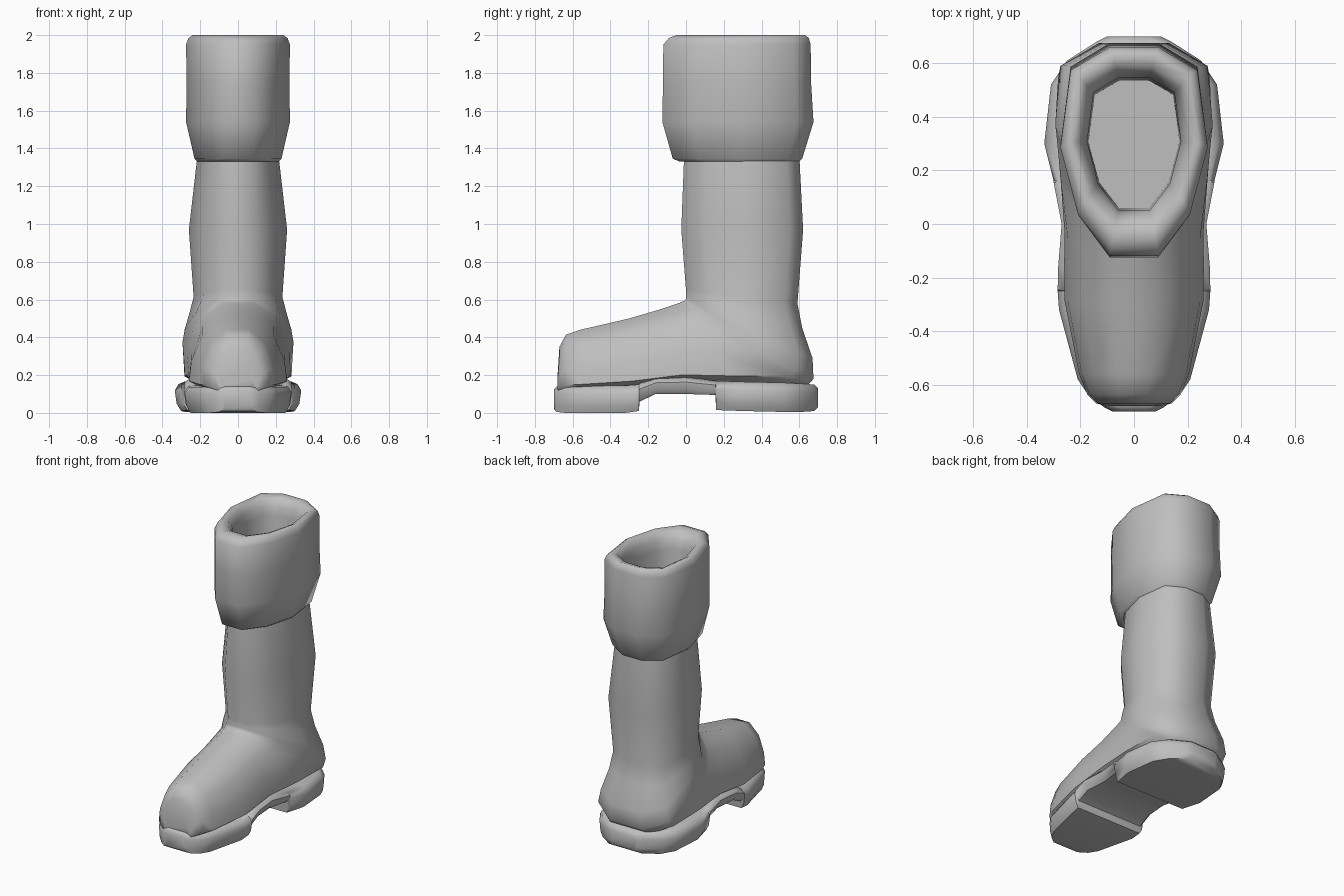
import bpy, bmesh, math

cube = bpy.data.objects.get("Cube")
if cube:
    bpy.data.objects.remove(cube, do_unlink=True)

grey = bpy.data.materials.new("plain grey")
grey.use_nodes = True
color = (0.52, 0.52, 0.52, 1)
grey.diffuse_color = color
grey.node_tree.nodes["Principled BSDF"].inputs["Base Color"].default_value = color

# Half cross-sections: (share of half width, share of the way front to back)
LEG = [(.33, 0), (.76, .2), (1, .52), (.86, .89), (.33, 1)]
FOOT = [(.3, 0), (.72, .22), (.95, .58), (1, .85), (.6, 1)]


def mirrored(half):
    return half + [(-x, y, z) for x, y, z in reversed(half)]


def section(front, back, width, leg=1.0):
    """Closed ring between a front and a back point, blending foot and leg shapes."""
    half = []
    for (fw, fs), (lw, ls) in zip(FOOT, LEG):
        w = fw + (lw - fw) * leg
        s = fs + (ls - fs) * leg
        half.append((w * width,
                     front[0] + (back[0] - front[0]) * s,
                     front[1] + (back[1] - front[1]) * s))
    return mirrored(half)


def level(z, front, back, width):
    return section((front, z), (back, z), width)


def loft(name, rings, cap_start, cap_end, angle):
    bm = bmesh.new()
    loops = [[bm.verts.new(p) for p in ring] for ring in rings]
    for a, b in zip(loops, loops[1:]):
        n = len(a)
        for i in range(n):
            j = (i + 1) % n
            bm.faces.new((a[i], a[j], b[j], b[i]))
    if cap_start:
        bm.faces.new(loops[0])
    if cap_end:
        bm.faces.new(loops[-1])
    bmesh.ops.recalc_face_normals(bm, faces=bm.faces)
    mesh = bpy.data.meshes.new(name)
    bm.to_mesh(mesh)
    bm.free()
    mesh.materials.append(grey)
    obj = bpy.data.objects.new(name, mesh)
    bpy.context.collection.objects.link(obj)
    bpy.ops.object.select_all(action='DESELECT')
    obj.select_set(True)
    bpy.context.view_layer.objects.active = obj
    bpy.ops.object.shade_smooth_by_angle(angle=math.radians(angle))
    return obj


# Foot and leg: sections fan round the ankle from toe to calf
upper = [
    section((-.68, .2), (-.68, .1), .1, 0),
    section((-.67, .35), (-.67, .1), .14, 0),
    section((-.635, .415), (-.635, .1), .175, 0),
    section((-.56, .44), (-.56, .1), .205, 0),
    section((-.3, .5), (-.28, .11), .26, 0),
    section((-.13, .55), (0, .14), .26, 0),
    section((-.04, .58), (.3, .13), .285, .1),
    section((-.005, .595), (.63, .13), .3, .4),
    section((0, .605), (.675, .18), .3, .6),
    section((0, .615), (.67, .29), .285, .8),
    section((0, .63), (.615, .45), .255),
    section((0, .65), (.59, .58), .235),
    level(.97, -.025, .62, .26),
    level(1.36, -.01, .6, .215),
]
loft("boot_upper", upper, True, False, 60)

# Folded cuff: outside, rolled rim, then the lining down to the insole
cuff = [
    level(1.345, 0, .59, .2),
    level(1.33, -.03, .6, .215),
    level(1.345, -.07, .615, .23),
    level(1.54, -.125, .675, .275),
    level(1.75, -.122, .662, .272),
    level(1.95, -.12, .66, .275),
    level(1.985, -.09, .65, .262),
    level(2.0, -.05, .63, .24),
    level(1.985, 0, .585, .21),
    level(1.94, .035, .56, .188),
    level(1.88, .05, .545, .175),
    level(.25, .06, .535, .17),
]
loft("cuff_and_lining", cuff, False, True, 60)


# Sole: stations along the foot as (y, half width, bottom, top)
def sole_section(y, w, low, high):
    t = high - low
    return mirrored([(w * .9, y, low), (w * .97, y, low + t * .25),
                     (w, y, high - t * .3), (w - .02, y, high - t * .08),
                     (w - .05, y, high)])


stations = [
    (-.7, .08, .02, .125), (-.685, .11, .005, .14), (-.64, .17, 0, .145),
    (-.58, .21, 0, .145), (-.32, .28, 0, .145), (-.25, .285, .01, .15),
    (-.245, .285, .06, .155), (-.16, .283, .1, .185), (0, .27, .1, .19),
    (.155, .3, .095, .17), (.16, .3, .015, .17), (.3, .335, .01, .165),
    (.52, .31, .005, .16), (.61, .25, .005, .155), (.68, .14, .01, .15),
    (.7, .1, .03, .13),
]
loft("sole_and_heel", [sole_section(*s) for s in stations], True, True, 45)
